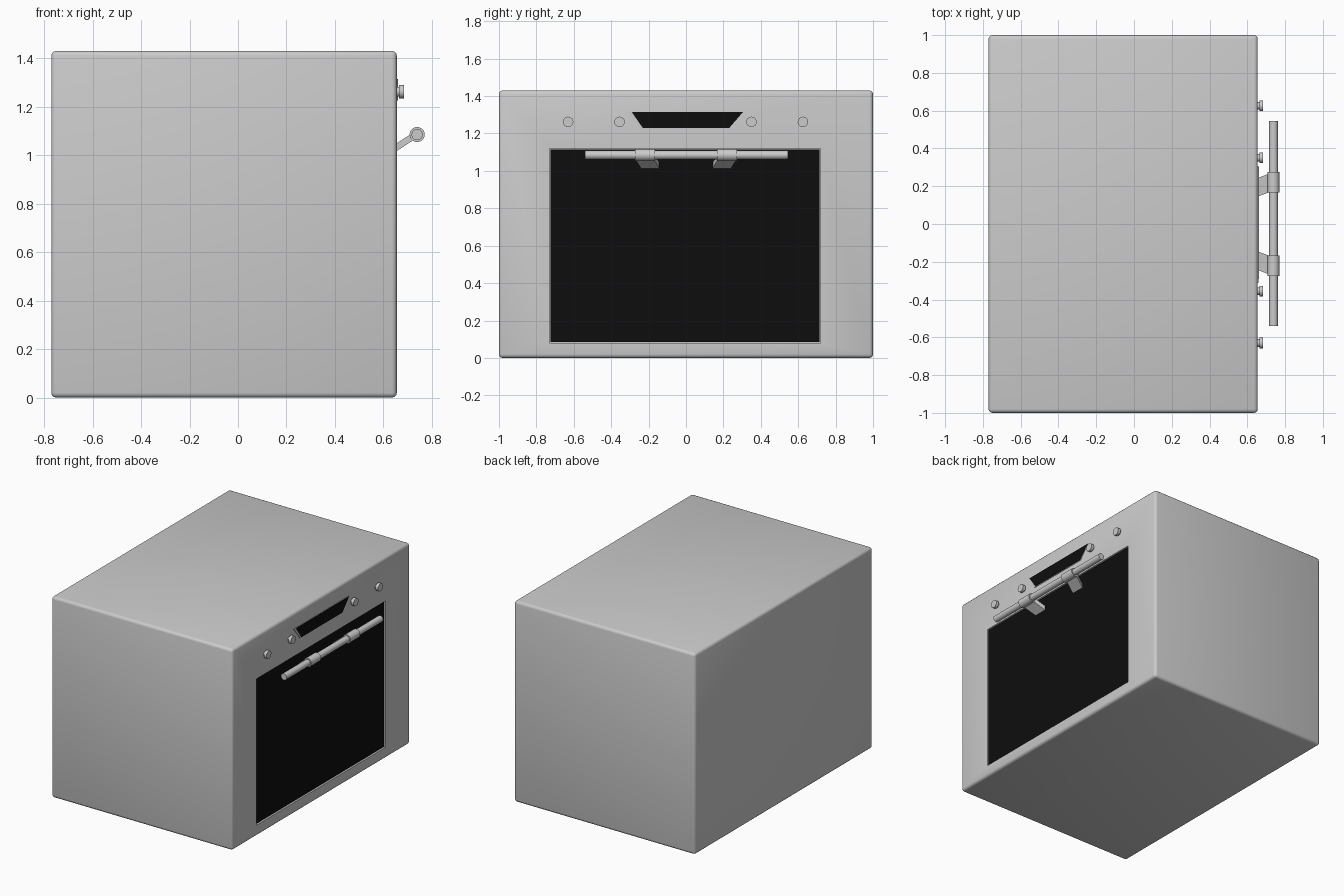
import bpy, bmesh, math
from mathutils import Matrix, Vector

if "Cube" in bpy.data.objects:
    bpy.data.objects.remove(bpy.data.objects["Cube"])

FRONT = 0.655          # x of the oven's door side
WIN = (-0.73, 0.72, 0.08, 1.12)

black = bpy.data.materials.new("black_glass")
black.diffuse_color = (0.004, 0.004, 0.004, 1)
black.use_nodes = True
black.node_tree.nodes["Principled BSDF"].inputs["Base Color"].default_value = black.diffuse_color


def finish(name, bm, mat=None, smooth=False):
    bmesh.ops.recalc_face_normals(bm, faces=bm.faces)
    me = bpy.data.meshes.new(name)
    bm.to_mesh(me)
    bm.free()
    ob = bpy.data.objects.new(name, me)
    bpy.context.collection.objects.link(ob)
    if mat:
        me.materials.append(mat)
    if smooth:
        bpy.ops.object.select_all(action='DESELECT')
        ob.select_set(True)
        bpy.context.view_layer.objects.active = ob
        bpy.ops.object.shade_smooth_by_angle(angle=math.radians(35))
    return ob


def box(bm, x0, x1, y0, y1, z0, z1):
    m = Matrix.Translation(((x0 + x1) / 2, (y0 + y1) / 2, (z0 + z1) / 2)) \
        @ Matrix.Diagonal((x1 - x0, y1 - y0, z1 - z0, 1))
    bmesh.ops.create_cube(bm, size=1, matrix=m)


def prism(name, near, far, mat=None):
    """Solid between two matching point loops."""
    bm = bmesh.new()
    a = [bm.verts.new(p) for p in near]
    b = [bm.verts.new(p) for p in far]
    bm.faces.new(a)
    bm.faces.new(b[::-1])
    for i in range(len(a)):
        j = (i + 1) % len(a)
        bm.faces.new((a[i], a[j], b[j], b[i]))
    return finish(name, bm, mat)


def cylinder(bm, centre, radius, length, axis, sides):
    rot = Matrix.Rotation(math.pi / 2, 4, 'Y' if axis == 'X' else 'X')
    bmesh.ops.create_cone(bm, cap_ends=True, segments=sides, radius1=radius,
                          radius2=radius, depth=length,
                          matrix=Matrix.Translation(centre) @ rot)


# Rounded cabinet with a shallow window recess in the door side
bm = bmesh.new()
box(bm, -0.77, FRONT, -1, 1, 0, 1.43)
bmesh.ops.bevel(bm, geom=list(bm.edges), offset=0.02, segments=3,
                profile=0.5, affect='EDGES')
bm.normal_update()
face = max(bm.faces, key=lambda f: f.normal.x * f.calc_area())
bmesh.ops.inset_individual(bm, faces=[face], thickness=0.1)
mid = face.calc_center_median()
for v in face.verts:
    v.co.y = WIN[0] if v.co.y < mid.y else WIN[1]
    v.co.z = WIN[2] if v.co.z < mid.z else WIN[3]
bmesh.ops.inset_individual(bm, faces=[face], thickness=0.0)
for v in face.verts:
    v.co.x -= 0.015
finish("cabinet", bm, smooth=True)

# Dark door glass
bm = bmesh.new()
box(bm, FRONT - 0.016, FRONT - 0.006, WIN[0] + 0.006, WIN[1] - 0.006,
    WIN[2] + 0.006, WIN[3] - 0.006)
finish("door_glass", bm, black)


# Trapezoid display: thin grey surround and black screen
def trapezoid(x, top0, top1, bot0, bot1, z0, z1):
    return [(x, bot0, z0), (x, bot1, z0), (x, top1, z1), (x, top0, z1)]


sur = (-0.312, 0.305, -0.24, 0.23, 1.225, 1.315)
scr = (-0.29, 0.305, -0.23, 0.23, 1.228, 1.315)
prism("display_surround", trapezoid(FRONT - 0.005, *sur),
      trapezoid(FRONT + 0.004, *sur))
prism("display_screen", trapezoid(FRONT - 0.004, *scr),
      trapezoid(FRONT + 0.006, *scr), black)

# Control knobs: narrow stem and wider cap
for i, y in enumerate((-0.63, -0.355, 0.35, 0.625)):
    bm = bmesh.new()
    cylinder(bm, (FRONT + 0.006, y, 1.262), 0.02, 0.02, 'X', 16)
    cylinder(bm, (FRONT + 0.019, y, 1.262), 0.028, 0.02, 'X', 16)
    finish(f"knob_{i + 1}", bm, smooth=True)

# Handle bar with two collars and slanted brackets
HX, HZ = 0.739, 1.085
bm = bmesh.new()
cylinder(bm, (HX, 0.002, HZ), 0.023, 1.085, 'Y', 24)
finish("handle_bar", bm, smooth=True)
for s, side in ((-1, "left"), (1, "right")):
    bm = bmesh.new()
    cylinder(bm, (HX, s * 0.22, HZ), 0.031, 0.108, 'Y', 24)
    finish(f"handle_collar_{side}", bm, smooth=True)
    near = [(FRONT - 0.02, s * y, z) for y, z in
            ((0.138, 1.004), (0.235, 1.004), (0.235, 1.036), (0.138, 1.036))]
    far = [(HX - 0.012, s * y, z) for y, z in
           ((0.172, 1.064), (0.272, 1.064), (0.272, 1.096), (0.172, 1.096))]
    prism(f"handle_bracket_{side}", near, far)
